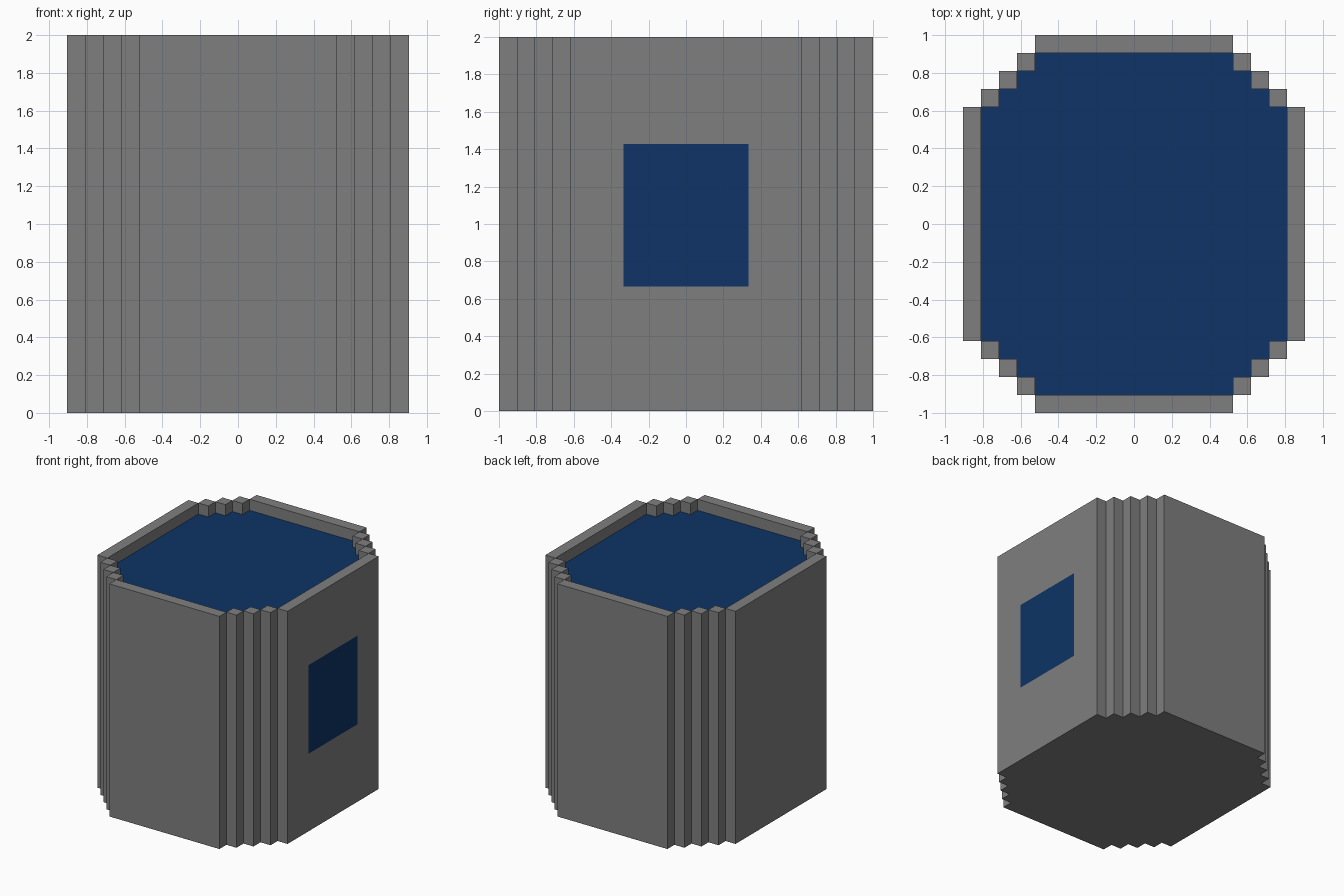
import bpy
import bmesh
from mathutils import Vector

cube = bpy.data.objects.get("Cube")
if cube:
    bpy.data.objects.remove(cube, do_unlink=True)

U = 2 / 21            # one block
TOP, WATER = 21, 20   # heights in blocks


def material(name, rgb):
    mat = bpy.data.materials.new(name)
    mat.use_nodes = True
    colour = (*rgb, 1)
    mat.diffuse_color = colour
    mat.node_tree.nodes["Principled BSDF"].inputs["Base Color"].default_value = colour
    return mat


grey = material("stone_grey", (0.212, 0.212, 0.212))
blue = material("deep_blue", (0.0044, 0.034, 0.133))


def outline(x, steps):
    """Stepped oval, counter-clockwise, in blocks."""
    y = 6.5
    quarter = [(x, y)]
    for _ in range(steps):
        x -= 1
        quarter.append((x, y))
        y += 1
        quarter.append((x, y))
    half = quarter + [(-a, b) for a, b in reversed(quarter)]
    return half + [(-a, -b) for a, b in half]


def add_face(bm, points):
    return bm.faces.new([bm.verts.new(Vector(p) * U) for p in points])


def add_walls(bm, loop, low, high):
    for (ax, ay), (bx, by) in zip(loop, loop[1:] + loop[:1]):
        add_face(bm, [(ax, ay, low), (bx, by, low), (bx, by, high), (ax, ay, high)])


def add_rim(bm, cx, cy, hx, hy):
    add_face(bm, [(cx - hx, cy - hy, TOP), (cx + hx, cy - hy, TOP),
                  (cx + hx, cy + hy, TOP), (cx - hx, cy + hy, TOP)])


def make_object(name, bm, mats):
    mesh = bpy.data.meshes.new(name)
    bm.to_mesh(mesh)
    bm.free()
    for mat in mats:
        mesh.materials.append(mat)
    obj = bpy.data.objects.new(name, mesh)
    bpy.context.collection.objects.link(obj)


outer = outline(9.5, 4)
inner = outline(8.5, 3)

# Tank: outer walls, floor, inner lip
bm = bmesh.new()
add_walls(bm, outer, 0, TOP)
add_walls(bm, inner[::-1], WATER, TOP)
add_face(bm, [(x, y, 0) for x, y in reversed(outer)])

# Rim: four long bars and the corner posts
for s in (-1, 1):
    add_rim(bm, s * 9, 0, 0.5, 6.5)
    add_rim(bm, 0, s * 10, 5.5, 0.5)
    for t in (-1, 1):
        for i in range(3):
            add_rim(bm, s * (8 - i), t * (7 + i), 0.5, 0.5)
bmesh.ops.remove_doubles(bm, verts=bm.verts[:], dist=0.001)

# Window: cut flush into the left wall


def side_faces():
    return [f for f in bm.faces if f.calc_center_median().x > 9.4 * U
            and f.normal.x > 0.9]


bm.normal_update()
for point, normal in (((0, -3.5, 0), (0, 1, 0)), ((0, 3.5, 0), (0, 1, 0)),
                      ((0, 0, 7), (0, 0, 1)), ((0, 0, 15), (0, 0, 1))):
    faces = side_faces()
    geom = set(faces)
    for f in faces:
        geom.update(f.edges)
        geom.update(f.verts)
    bmesh.ops.bisect_plane(bm, geom=list(geom), dist=0.0001,
                           plane_co=Vector(point) * U, plane_no=normal)
    bm.normal_update()
for f in side_faces():
    c = f.calc_center_median() / U
    if abs(c.y) < 3.5 and 7 < c.z < 15:
        f.material_index = 1
make_object("tank", bm, [grey, blue])

# Water surface
bm = bmesh.new()
add_face(bm, [(x, y, WATER) for x, y in inner])
make_object("water", bm, [blue])
